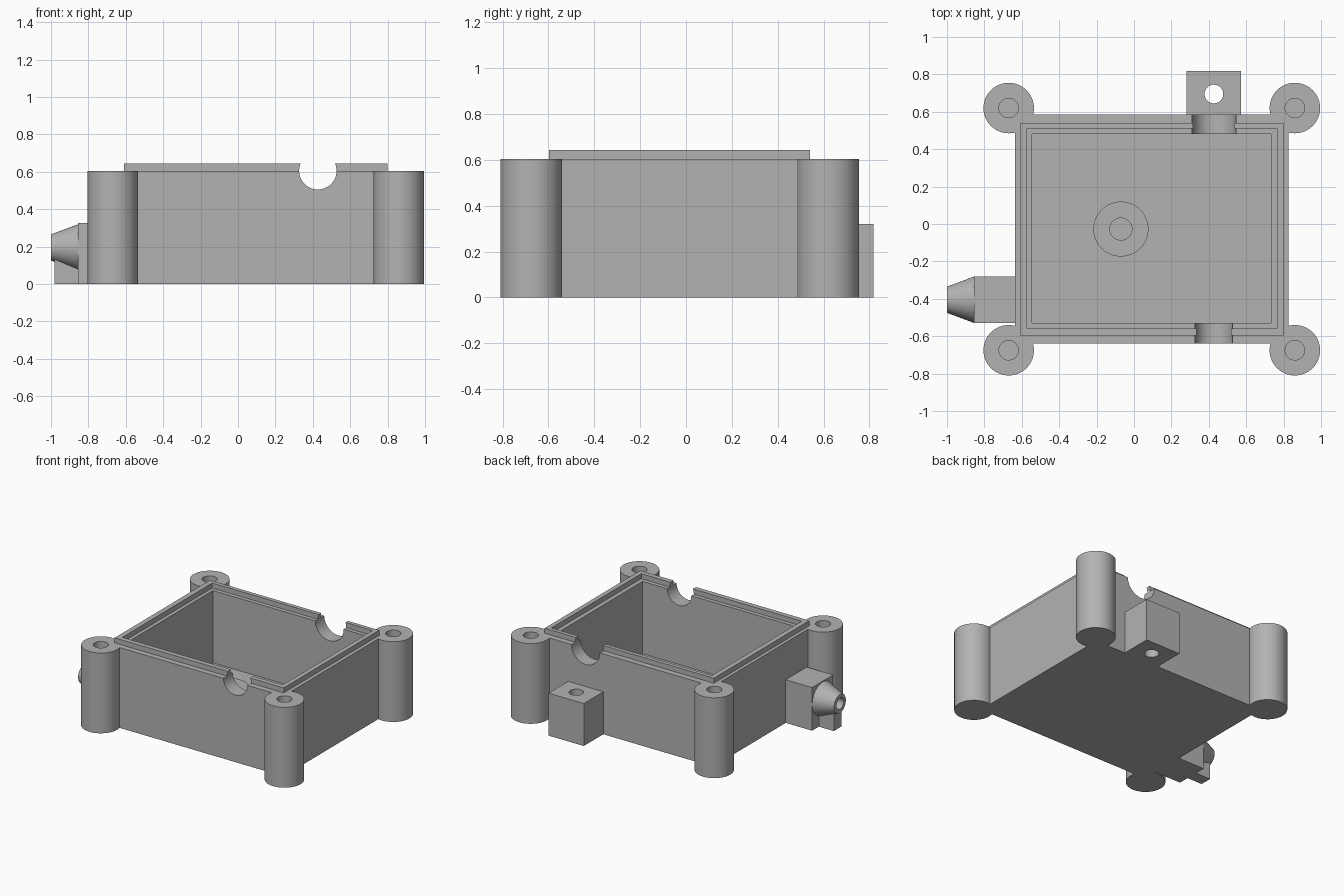
import bpy
import math
from mathutils import Matrix, Vector

if "Cube" in bpy.data.objects:
    bpy.data.objects.remove(bpy.data.objects["Cube"], do_unlink=True)

grey = bpy.data.materials.new("plain grey")
grey.use_nodes = True
colour = (0.45, 0.45, 0.45, 1)
grey.diffuse_color = colour
grey.node_tree.nodes["Principled BSDF"].inputs["Base Color"].default_value = colour


def box(name, x, y, z):
    """Box from (min, max) pairs on each axis."""
    bpy.ops.mesh.primitive_cube_add(size=1)
    ob = bpy.context.object
    ob.name = name
    size = Vector([b - a for a, b in (x, y, z)])
    centre = Vector([(a + b) / 2 for a, b in (x, y, z)])
    ob.data.transform(Matrix.Translation(centre) @ Matrix.Diagonal(size).to_4x4())
    ob.data.materials.append(grey)
    return ob


def rod(name, start, end, r1, r2=None):
    """Cylinder or cone running between two points."""
    start, end = Vector(start), Vector(end)
    axis = end - start
    bpy.ops.mesh.primitive_cone_add(vertices=64, radius1=r1, depth=axis.length,
                                    radius2=r1 if r2 is None else r2)
    ob = bpy.context.object
    ob.name = name
    turn = axis.to_track_quat('Z', 'Y').to_matrix().to_4x4()
    ob.data.transform(Matrix.Translation((start + end) / 2) @ turn)
    ob.data.materials.append(grey)
    return ob


def combine(target, tools, operation, keep=False):
    """Apply a boolean with each tool, then discard the tools."""
    for tool in tools:
        bpy.context.view_layer.objects.active = target
        mod = target.modifiers.new("boolean", 'BOOLEAN')
        mod.operation = operation
        mod.solver = 'EXACT'
        mod.object = tool
        bpy.ops.object.modifier_apply(modifier=mod.name)
        if not keep:
            bpy.data.objects.remove(tool, do_unlink=True)


TOP = 0.605
FLOOR = 0.06
PORT_X = 0.427
NOZZLE_Y, NOZZLE_Z = -0.405, 0.195
corners = [(x, y) for x in (-0.67, 0.86) for y in (-0.675, 0.62)]

# Case with corner posts and the two outer blocks
case = box("case_body", (-0.635, 0.827), (-0.64, 0.585), (0, TOP))
posts = [rod("post", (x, y, 0), (x, y, TOP), 0.135) for x, y in corners]
combine(case, posts + [
    box("mount_tab", (0.28, 0.573), (0.5, 0.817), (0, 0.32)),
    box("nozzle_block", (-0.855, -0.6), (-0.53, -0.28), (0, 0.325)),
    box("nozzle_support", (-0.98, -0.8), (-0.45, -0.36), (0, 0.13)),
], 'UNION')

# Cavity, screw holes and tab hole
combine(case, [box("cavity", (-0.545, 0.733), (-0.53, 0.48), (FLOOR, 1))], 'DIFFERENCE')
holes = [rod("hole", (x, y, 0.2), (x, y, 0.8), 0.052) for x, y in corners]
holes.append(rod("hole", (PORT_X, 0.695, -0.1), (PORT_X, 0.695, 0.5), 0.05))
combine(case, holes, 'DIFFERENCE')

# Raised locating lip around the rim
lip = box("rim_lip", (-0.61, 0.8), (-0.597, 0.54), (TOP - 0.01, 0.643))
combine(lip, [box("opening", (-0.572, 0.765), (-0.56, 0.51), (0.5, 0.7))], 'DIFFERENCE')

# Round cable ports through the front and back walls
ports = [rod("port", (PORT_X, -0.8, TOP), (PORT_X, -0.2, TOP), 0.1),
         rod("port", (PORT_X, 0.2, TOP), (PORT_X, 0.95, TOP), 0.118)]
combine(case, ports, 'DIFFERENCE', keep=True)
combine(lip, ports, 'DIFFERENCE')

# Tapered nozzle with a bore running into the cavity
nozzle = rod("nozzle", (-0.85, NOZZLE_Y, NOZZLE_Z), (-1, NOZZLE_Y, NOZZLE_Z), 0.126, 0.07)
bore = rod("bore", (-1.1, NOZZLE_Y, NOZZLE_Z), (-0.5, NOZZLE_Y, NOZZLE_Z), 0.042)
combine(case, [bore], 'DIFFERENCE', keep=True)
combine(nozzle, [bore], 'DIFFERENCE')

# Floor boss with a blind hole
boss = rod("floor_boss", (-0.07, -0.027, FLOOR - 0.02), (-0.07, -0.027, 0.2), 0.147)
combine(boss, [rod("hole", (-0.07, -0.027, 0.07), (-0.07, -0.027, 0.4), 0.059)], 'DIFFERENCE')

# Smooth round walls, crisp edges
bpy.ops.object.select_all(action='DESELECT')
for ob in (case, lip, nozzle, boss):
    ob.select_set(True)
    bpy.context.view_layer.objects.active = ob
bpy.ops.object.shade_smooth_by_angle(angle=math.radians(30))
